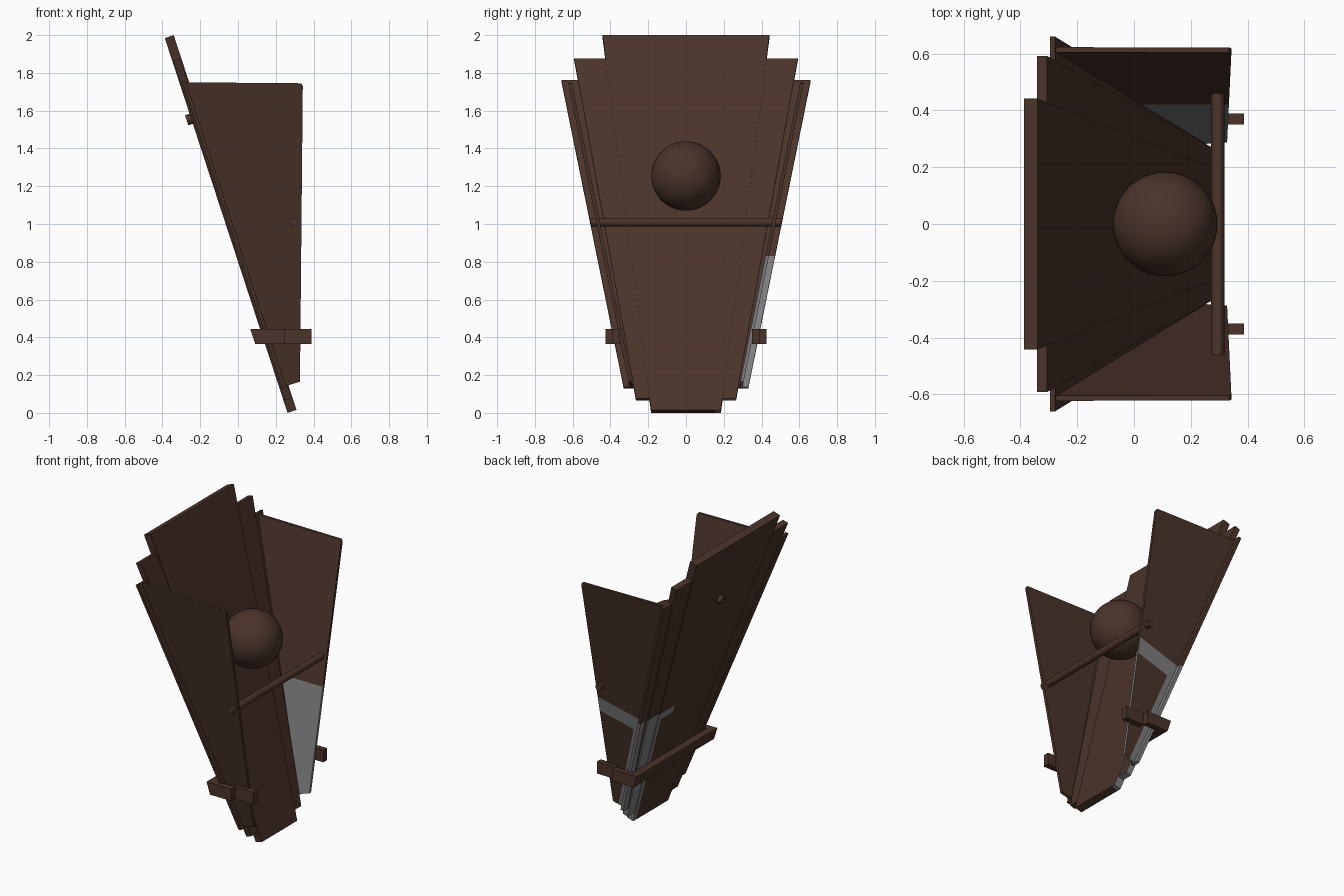
import bpy, bmesh, math
from mathutils import Vector

if "Cube" in bpy.data.objects:
    bpy.data.objects.remove(bpy.data.objects["Cube"])


def material(name, rgb):
    m = bpy.data.materials.new(name)
    m.diffuse_color = (*rgb, 1)
    m.use_nodes = True
    m.node_tree.nodes["Principled BSDF"].inputs["Base Color"].default_value = m.diffuse_color
    return m


BROWN = material("dark brown", (0.070, 0.034, 0.023))
GREY = material("worn grey", (0.21, 0.21, 0.21))

# Frame of the leaning back board
UP = Vector((-0.3276, 0, 1)).normalized()
NORMAL = Vector((UP.z, 0, -UP.x))


def lean(z, y=0):
    """Point on the mid plane of the leaning board."""
    return Vector((0.286 - 0.3276 * (z - 0.008), y, z))


def slab(name, outline, offset, cuts=(), rule=None):
    """Outline thickened by +-offset; cut by planes and painted by a rule."""
    bm = bmesh.new()
    off = Vector(offset)
    a = [bm.verts.new(Vector(p) - off) for p in outline]
    b = [bm.verts.new(Vector(p) + off) for p in outline]
    bm.faces.new(a)
    bm.faces.new(b)
    n = len(a)
    for i in range(n):
        j = (i + 1) % n
        bm.faces.new((a[i], a[j], b[j], b[i]))
    bmesh.ops.recalc_face_normals(bm, faces=bm.faces)
    for co, no in cuts:
        bmesh.ops.bisect_plane(bm, geom=bm.verts[:] + bm.edges[:] + bm.faces[:],
                               plane_co=co, plane_no=no)
    bm.normal_update()
    if rule:
        for f in bm.faces:
            f.material_index = int(rule(f.calc_center_median(), f.normal))
    me = bpy.data.meshes.new(name)
    bm.to_mesh(me)
    bm.free()
    me.materials.append(BROWN)
    me.materials.append(GREY)
    ob = bpy.data.objects.new(name, me)
    bpy.context.collection.objects.link(ob)
    return ob


def board(name, z0, z1, w0, w1, thick, cuts, rule):
    pts = [lean(z0, -w0), lean(z0, w0), lean(z1, w1), lean(z1, -w1)]
    slab(name, pts, NORMAL * thick / 2, cuts, rule)


def smooth(name):
    ob = bpy.context.object
    ob.name = name
    ob.data.materials.append(BROWN)
    bpy.ops.object.shade_smooth_by_angle()


def panel_y(z):
    return 0.295 + (z - 0.16) * 0.2006


WEAR = 0.83   # height of the worn grey patch
LEVEL = ((0, 0, WEAR), (0, 0, 1))


def flare(a, b):
    """Plane y = a + b*z."""
    return ((0, a, 0), (0, 1, -b))


# Three stacked boards of the back, each narrower and longer
board("wide_back_board", 0.133, 1.758, 0.33, 0.66, 0.02,
      [LEVEL, flare(0.263, 0.2006)],
      lambda c, n: c.z < WEAR and c.y > 0.263 + 0.2006 * c.z)
board("middle_back_board", 0.071, 1.87, 0.265, 0.592, 0.038,
      [LEVEL, flare(0.184, 0.1285)],
      lambda c, n: c.z < WEAR and c.y > 0.184 + 0.1285 * c.z and n.x < 0.5)
board("narrow_back_board", 0.008, 1.992, 0.185, 0.442, 0.05,
      [LEVEL, ((0, 0, 0.78), (0, 0, 1)), ((0, 0.13, 0), (0, 1, 0)),
       flare(0.155, 0.1295)],
      lambda c, n: c.z < WEAR and n.x < 0.5 and
      (c.y > 0.155 + 0.1295 * c.z or (c.z > 0.78 and c.y > 0.13)))


# Flared side panels; the one at +y carries the worn patch
def slope(c):
    return 0.83 + 0.27 * c.x


def panel_rule(c, n):
    if n.y > 0.5:
        by_board = c.x < lean(c.z).x + 0.05
        return c.z < slope(c) and (by_board or c.z > slope(c) - 0.1)
    return c.z < WEAR


board_edge = lean(0.5) + Vector((0.05, 0, 0))
panel_cuts = [LEVEL, ((0, 0, 0.83), (-0.27, 0, 1)),
              ((0, 0, 0.73), (-0.27, 0, 1)), (board_edge, NORMAL)]
for s, label in ((1, "left"), (-1, "right")):
    profile = [(-0.278, 1.75), (0.335, 1.745), (0.343, 1.73), (0.328, 0.165), (0.245, 0.14)]
    pts = [(x, s * panel_y(z), z) for x, z in profile]
    slab("side_panel_" + label, pts, (0, 0.009, 0),
         panel_cuts if s > 0 else (), panel_rule if s > 0 else None)

    # Strap arm beside the boards and its stepped-in end block
    arm = [(0.065, 0.445), (0.25, 0.445), (0.25, 0.365), (0.091, 0.365)]
    slab("strap_arm_" + label, [(x, s * 0.406, z) for x, z in arm], (0, 0.02, 0))
    end = [(0.25, 0.445), (0.388, 0.445), (0.388, 0.365), (0.25, 0.365)]
    slab("strap_end_" + label, [(x, s * 0.370, z) for x, z in end], (0, 0.02, 0))

# Strap bar across the back
bar = [(0.065, 0.445), (0.118, 0.445), (0.144, 0.365), (0.091, 0.365)]
slab("strap_back_bar", [(x, 0, z) for x, z in bar], (0, 0.425, 0))

# Cross rod through both panels
bpy.ops.mesh.primitive_cylinder_add(vertices=24, radius=0.023, depth=1.01,
                                    location=(0.295, 0, 1.01),
                                    rotation=(math.pi / 2, 0, 0))
smooth("cross_rod")

# Ball resting in the trough
bpy.ops.mesh.primitive_uv_sphere_add(segments=40, ring_count=24, radius=0.184,
                                     location=(0.11, 0, 1.254))
smooth("ball")

# Small peg on the back
bpy.ops.mesh.primitive_cylinder_add(vertices=16, radius=0.028, depth=0.05,
                                    location=lean(1.565) - NORMAL * 0.025)
bpy.context.object.rotation_euler = NORMAL.to_track_quat('Z', 'Y').to_euler()
smooth("back_peg")
